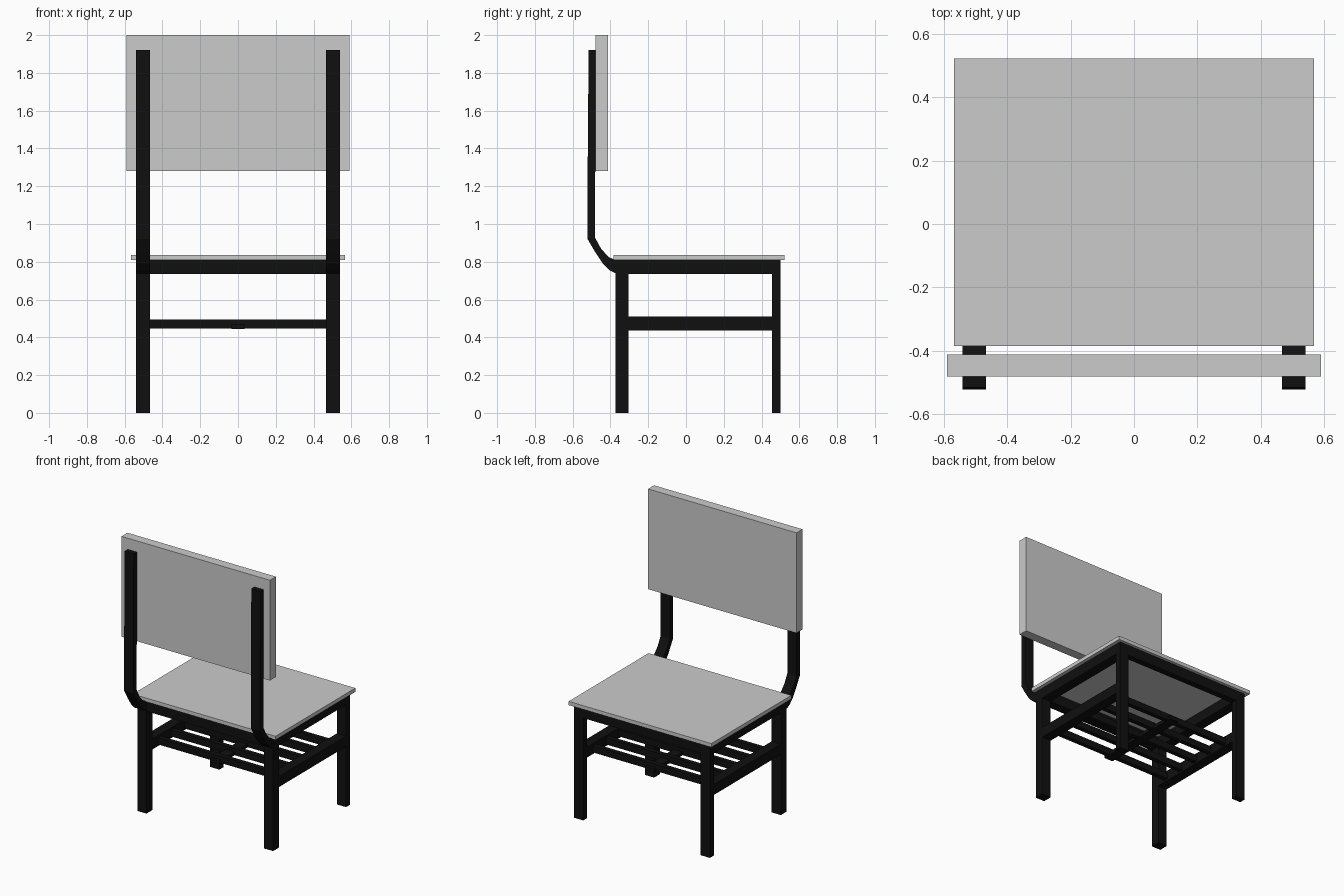
import bpy
import bmesh

if "Cube" in bpy.data.objects:
    bpy.data.objects.remove(bpy.data.objects["Cube"])

black = bpy.data.materials.new("black_frame")
black.diffuse_color = (0.005, 0.005, 0.005, 1)
black.use_nodes = True
black.node_tree.nodes["Principled BSDF"].inputs["Base Color"].default_value = black.diffuse_color


def finish(name, bm, mat):
    bmesh.ops.recalc_face_normals(bm, faces=bm.faces)
    mesh = bpy.data.meshes.new(name)
    bm.to_mesh(mesh)
    bm.free()
    if mat:
        mesh.materials.append(mat)
    obj = bpy.data.objects.new(name, mesh)
    bpy.context.collection.objects.link(obj)
    return obj


def box(name, x, y, z, mat=black):
    """Box from (min, max) ranges on each axis."""
    bm = bmesh.new()
    bmesh.ops.create_cube(bm, size=1)
    for v in bm.verts:
        v.co = [r[0] + (c + 0.5) * (r[1] - r[0]) for c, r in zip(v.co, (x, y, z))]
    return finish(name, bm, mat)


def side_profile(name, x, points):
    """Extrude a y-z outline across an x range."""
    bm = bmesh.new()
    face = bm.faces.new([bm.verts.new((x[0], y, z)) for y, z in points])
    new = bmesh.ops.extrude_face_region(bm, geom=[face])["geom"]
    verts = [g for g in new if isinstance(g, bmesh.types.BMVert)]
    bmesh.ops.translate(bm, verts=verts, vec=(x[1] - x[0], 0, 0))
    return finish(name, bm, black)


# Seat and backrest panels
box("seat", (-0.567, 0.567), (-0.385, 0.522), (0.81, 0.837), None)
box("backrest", (-0.59, 0.59), (-0.48, -0.412), (1.28, 2.0), None)

# Bent post flowing into the seat side rail
POST = [(0.455, 0.735), (0.455, 0.81), (-0.375, 0.81), (-0.41, 0.825),
        (-0.45, 0.87), (-0.483, 0.93), (-0.483, 1.25), (-0.48, 1.28),
        (-0.48, 1.92), (-0.516, 1.92), (-0.517, 1.75), (-0.521, 1.25),
        (-0.521, 0.92), (-0.48, 0.85), (-0.44, 0.79), (-0.405, 0.755),
        (-0.37, 0.737), (-0.305, 0.735)]

for side, s in (("left", -1), ("right", 1)):
    x = tuple(sorted((s * 0.467, s * 0.54)))
    side_profile(side + "_post_and_rail", x, POST)
    box(side + "_front_leg", x, (-0.372, -0.305), (0, 0.74))
    box(side + "_rear_leg", x, (0.455, 0.5), (0, 0.81))
    box(side + "_shelf_rail", x, (-0.305, 0.455), (0.435, 0.51))

# Seat cross rails
box("front_seat_rail", (-0.467, 0.467), (-0.372, -0.305), (0.735, 0.81))
box("rear_seat_rail", (-0.467, 0.467), (0.455, 0.5), (0.735, 0.81))

# Slatted shelf with a centre support
for i in range(5):
    y = -0.225 + i * 0.15
    box(f"shelf_slat_{i + 1}", (-0.47, 0.47), (y - 0.016, y + 0.016), (0.447, 0.495))
box("shelf_support", (-0.035, 0.035), (-0.265, 0.415), (0.445, 0.47))
